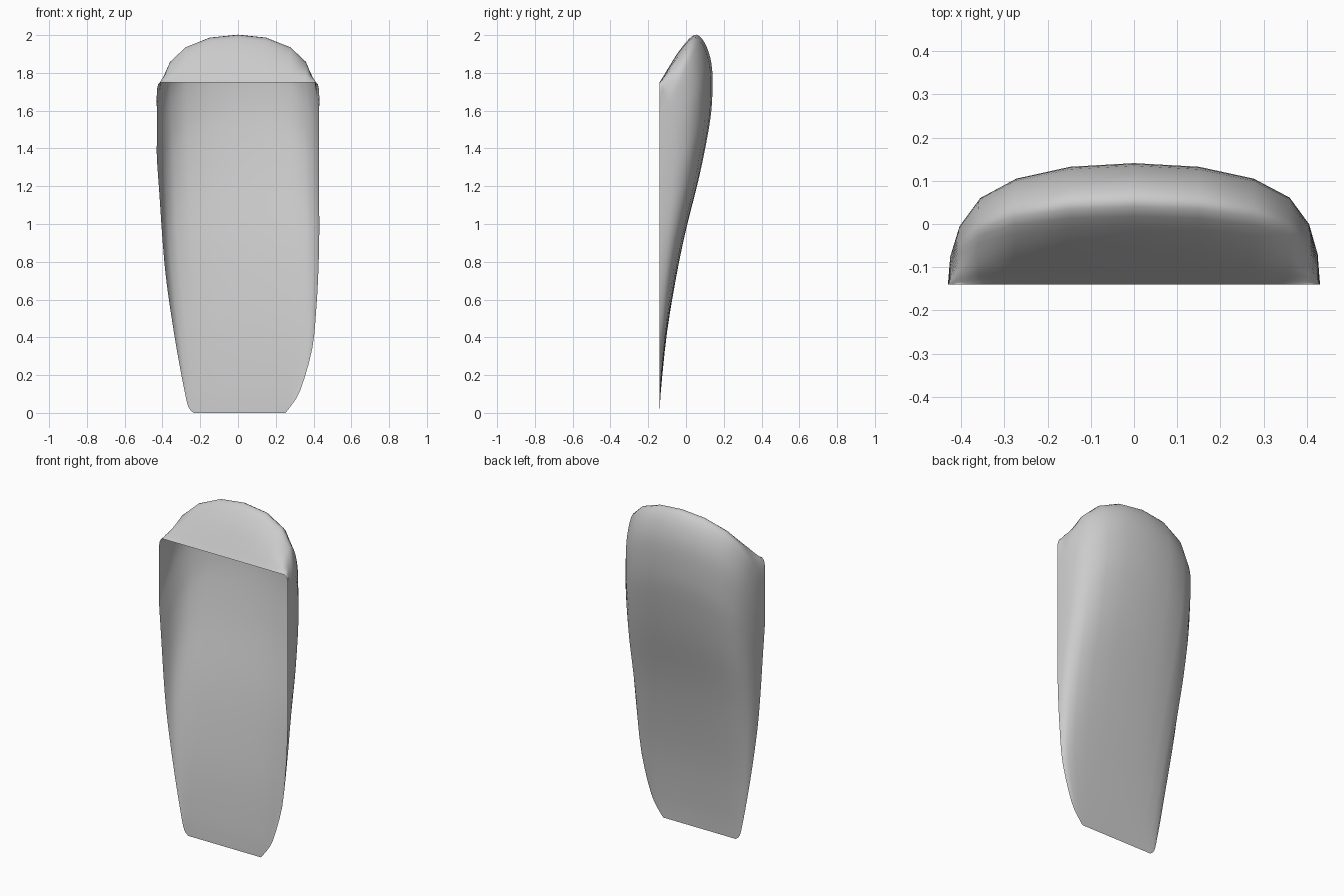
import bpy, bmesh
from mathutils import Vector

if "Cube" in bpy.data.objects:
    bpy.data.objects.remove(bpy.data.objects["Cube"])

# Stations from hood lip to toe: centre-line y, z, then rim height and rim x on each side
stations = [
    (-.14, 1.75, 1.75, -.41, .41), (-.12, 1.782, 1.73, -.425, .425),
    (-.085, 1.84, 1.69, -.43, .43), (-.03, 1.925, 1.60, -.43, .43),
    (.04, 2.00, 1.50, -.43, .43), (.085, 1.98, 1.43, -.43, .43),
    (.12, 1.91, 1.36, -.43, .43), (.139, 1.81, 1.28, -.425, .43),
    (.138, 1.65, 1.17, -.417, .43), (.12, 1.50, 1.08, -.411, .43),
    (.07, 1.25, .92, -.40, .43), (0, .97, .74, -.384, .425),
    (-.05, .73, .56, -.36, .415), (-.10, .43, .34, -.325, .393),
    (-.13, .15, .12, -.284, .33), (-.138, .04, .03, -.262, .275),
    (-.14, 0, 0, -.235, .25),
]
# Half cross-section: share of half width, share of rise from rim to centre line
half = [(1, 0), (.988, .25), (.942, .496), (.837, .716), (.644, .872), (.349, .97)]
section = [(-x, r) for x, r in half] + [(0, 1)] + [(x, r) for x, r in reversed(half)]
STEPS = 3


def smooth_stations(rows):
    """Catmull-Rom curve through the stations."""
    p = [Vector(r) for r in rows]
    out = []
    for i in range(len(p) - 1):
        a, b, c, d = p[max(i - 1, 0)], p[i], p[i + 1], p[min(i + 2, len(p) - 1)]
        for k in range(STEPS):
            t = k / STEPS
            out.append(.5 * (2 * b + (c - a) * t + (2 * a - 5 * b + 4 * c - d) * t * t
                             + (3 * b - a - 3 * c + d) * t ** 3))
    return out + [p[-1]]


# Open scoop shell, lofted from tilted cross-sections that end on the flat front rim
bm = bmesh.new()
grid = []
for y, z, rim_z, left, right in smooth_stations(stations):
    row = []
    for s, rise in section:
        x = s * (right if s > 0 else -left)
        row.append(bm.verts.new((x, -.14 + (y + .14) * rise, rim_z + (z - rim_z) * rise)))
    grid.append(row)
for upper, lower in zip(grid, grid[1:]):
    for j in range(len(section) - 1):
        bm.faces.new((upper[j], upper[j + 1], lower[j + 1], lower[j])).smooth = True

mesh = bpy.data.meshes.new("scoop_shell")
bm.to_mesh(mesh)
bm.free()
shell = bpy.data.objects.new("scoop_shell", mesh)
bpy.context.collection.objects.link(shell)
